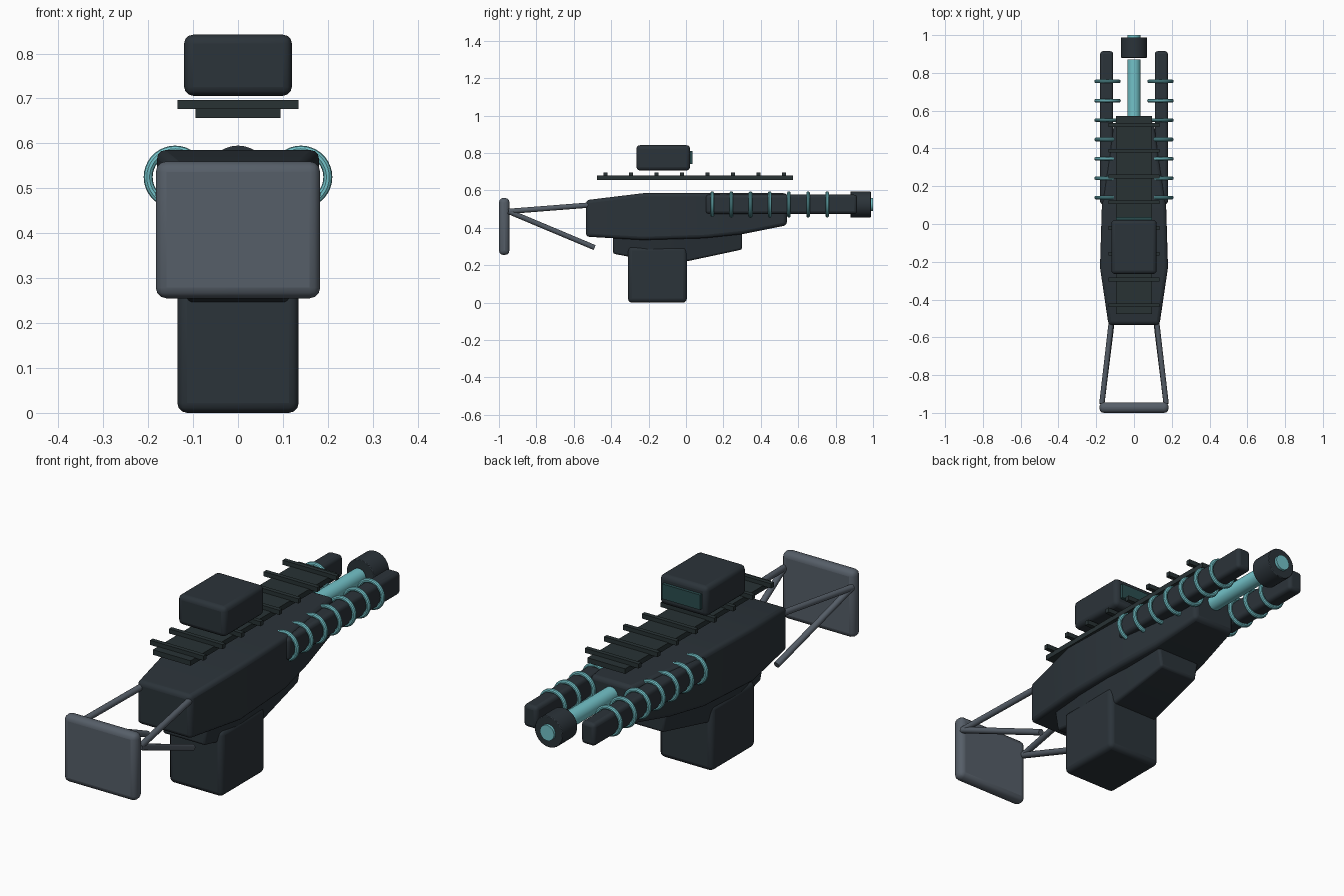
import bpy, math
from mathutils import Vector

if "Cube" in bpy.data.objects:
    bpy.data.objects.remove(bpy.data.objects["Cube"])


def mat(name, rgb):
    m = bpy.data.materials.new(name)
    m.diffuse_color = (*rgb, 1)
    m.use_nodes = True
    m.node_tree.nodes["Principled BSDF"].inputs["Base Color"].default_value = m.diffuse_color
    return m


DARK = mat("dark_slate", (0.024, 0.033, 0.041))
RAIL = mat("dark_green_grey", (0.021, 0.032, 0.034))
STEEL = mat("steel_grey", (0.092, 0.112, 0.138))
CYAN = mat("pale_cyan", (0.17, 0.54, 0.58))
LENS = mat("dark_teal", (0.024, 0.075, 0.078))


def finish(ob, name, m, bevel=0.0, segments=3):
    ob.name = name
    ob.data.materials.append(m)
    if bevel:
        b = ob.modifiers.new("bevel", 'BEVEL')
        b.width, b.segments, b.limit_method = bevel, segments, 'ANGLE'
        b.angle_limit = math.radians(40)
    bpy.ops.object.select_all(action='DESELECT')
    ob.select_set(True)
    bpy.context.view_layer.objects.active = ob
    bpy.ops.object.shade_smooth_by_angle(angle=math.radians(35))
    return ob


def box(name, lo, hi, m, bevel=0.0):
    lo, hi = Vector(lo), Vector(hi)
    bpy.ops.mesh.primitive_cube_add(size=1, location=(lo + hi) / 2)
    ob = bpy.context.object
    for v in ob.data.vertices:
        v.co = v.co * (hi - lo)
    return finish(ob, name, m, bevel)


def rod(name, a, b, r, m, sides=32, bevel=0.0):
    a, b = Vector(a), Vector(b)
    d = b - a
    bpy.ops.mesh.primitive_cylinder_add(vertices=sides, radius=r, depth=d.length,
                                        location=(a + b) / 2,
                                        rotation=d.to_track_quat('Z', 'Y').to_euler())
    return finish(bpy.context.object, name, m, bevel, 2)


def loft(name, sections, m, bevel):
    # section: y, half width at the top, half width at the bottom, top z, bottom z
    verts, faces = [], []
    for y, wt, wb, zt, zb in sections:
        verts += [(-wb, y, zb), (wb, y, zb), (wt, y, zt), (-wt, y, zt)]
    for i in range(len(sections) - 1):
        for j in range(4):
            k, a = (j + 1) % 4, 4 * i
            faces.append((a + j, a + 4 + j, a + 4 + k, a + k))
    n = len(verts)
    faces += [(0, 1, 2, 3), (n - 1, n - 2, n - 3, n - 4)]
    me = bpy.data.meshes.new(name)
    me.from_pydata(verts, [], faces)
    ob = bpy.data.objects.new(name, me)
    bpy.context.collection.objects.link(ob)
    return finish(ob, name, m, bevel)


# Main body and the lower housing
loft("main_body", [(-0.535, 0.135, 0.135, 0.548, 0.353),
                   (-0.23, 0.18, 0.18, 0.585, 0.335),
                   (0.10, 0.17, 0.17, 0.585, 0.345),
                   (0.30, 0.14, 0.14, 0.585, 0.366),
                   (0.54, 0.105, 0.105, 0.585, 0.414)], DARK, 0.018)
loft("lower_housing", [(-0.39, 0.125, 0.105, 0.38, 0.262),
                       (-0.20, 0.155, 0.12, 0.38, 0.225),
                       (0.00, 0.15, 0.115, 0.38, 0.22),
                       (0.30, 0.115, 0.095, 0.40, 0.284)], DARK, 0.01)
box("magazine_box", (-0.135, -0.31, 0), (0.135, 0.005, 0.30), DARK, 0.022)

# Shoulder plate with its struts
box("shoulder_plate", (-0.183, -1, 0.255), (0.183, -0.944, 0.56), STEEL, 0.024)
for s, side in ((-1, "left"), (1, "right")):
    start = (s * 0.17, -0.95, 0.488)
    rod(f"upper_strut_{side}", start, (s * 0.118, -0.50, 0.523), 0.014, STEEL, 16)
    rod(f"lower_strut_{side}", start, (s * 0.113, -0.49, 0.295), 0.014, STEEL, 16)

    # Front arms wrapped in coil rings
    box(f"coil_arm_{side}", (s * 0.145 - 0.035, 0.105, 0.475),
        (s * 0.145 + 0.035, 0.915, 0.577), DARK, 0.016)
    for i in range(7):
        bpy.ops.mesh.primitive_torus_add(major_radius=0.06, minor_radius=0.01,
                                         major_segments=36, minor_segments=10,
                                         location=(s * 0.14, 0.14 + i * 0.1025, 0.525),
                                         rotation=(math.pi / 2, 0, 0))
        finish(bpy.context.object, f"coil_ring_{side}_{i + 1}", CYAN)

# Glowing barrel, muzzle and muzzle core
Z = 0.525
rod("barrel", (0, 0.45, Z), (0, 0.87, Z), 0.035, CYAN)
rod("muzzle", (0, 0.88, Z), (0, 0.988, Z), 0.07, DARK, bevel=0.003)
rod("muzzle_core", (0, 0.95, Z), (0, 1.0, Z), 0.035, CYAN)

# Top rail with cross bars
box("top_rail", (-0.095, -0.477, 0.656), (0.095, 0.573, 0.679), RAIL)
for i in range(8):
    y = -0.43 + i * 0.1363
    box(f"rail_bar_{i + 1}", (-0.135, y - 0.01, 0.676), (0.135, y + 0.01, 0.697), RAIL)

# Sight block with its lens
box("sight_block", (-0.12, -0.265, 0.706), (0.12, 0.022, 0.842), DARK, 0.02)
box("sight_lens", (-0.095, 0.01, 0.742), (0.095, 0.036, 0.81), LENS)
